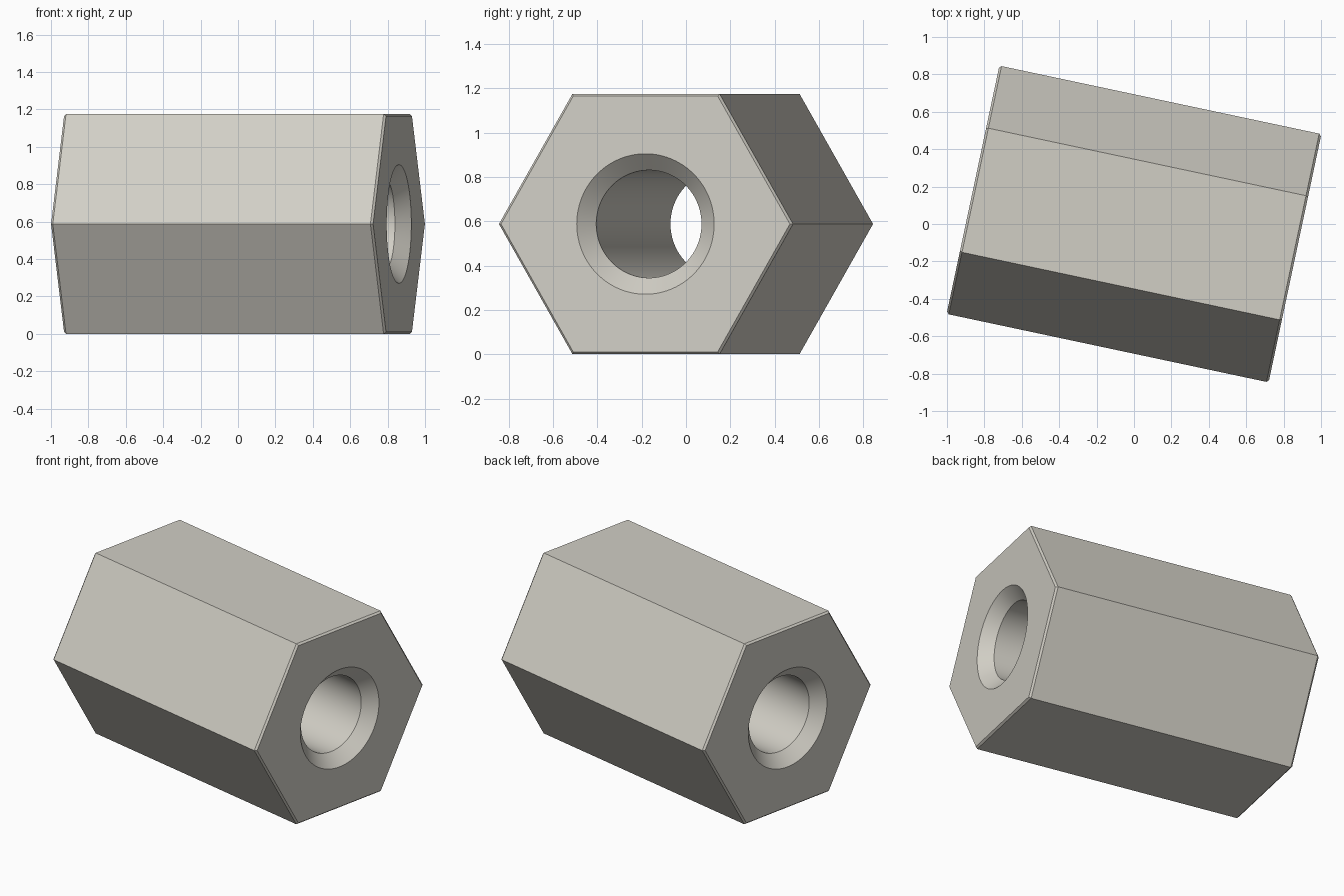
import bpy
import bmesh
from math import sin, cos, pi, sqrt, radians

# Remove the default cube
cube = bpy.data.objects.get("Cube")
if cube:
    bpy.data.objects.remove(cube, do_unlink=True)

FLATS = 1.175                 # distance across flats
CORNER = FLATS / sqrt(3)      # corner radius
HALF = 0.88                   # half length
CHAMFER = 0.012
BORE, MOUTH = 0.243, 0.317    # bore and countersink radii
ARC = 16                      # bore segments per hex side
SEGS = ARC * 6

# Plain metal
metal = bpy.data.materials.new("warm_grey_metal")
metal.use_nodes = True
colour = (0.64, 0.62, 0.56, 1)
metal.diffuse_color = colour
metal.node_tree.nodes["Principled BSDF"].inputs["Base Color"].default_value = colour

bm = bmesh.new()


def ring(x, radius, count):
    """Ring of vertices around the x axis, first one on +y."""
    angles = [2 * pi * i / count for i in range(count)]
    return [bm.verts.new((x, radius * cos(a), radius * sin(a))) for a in angles]


def bridge(rings):
    for a, b in zip(rings, rings[1:]):
        for i in range(len(a)):
            j = (i + 1) % len(a)
            bm.faces.new((a[i], a[j], b[j], b[i]))


# Hexagonal outside with chamfered end edges
inset = CORNER - CHAMFER
outer = [ring(x, r, 6) for x, r in (
    (-HALF, inset), (CHAMFER - HALF, CORNER), (HALF - CHAMFER, CORNER), (HALF, inset))]
bridge(outer)

# Through bore, countersunk at both ends
depth = MOUTH - BORE
inner = [ring(x, r, SEGS) for x, r in (
    (-HALF, MOUTH), (depth - HALF, BORE), (HALF - depth, BORE), (HALF, MOUTH))]
bridge(inner)

# End faces, one sector for each hex side
for hexagon, circle in ((outer[0], inner[0]), (outer[-1], inner[-1])):
    for s in range(6):
        arc = [circle[(s * ARC + k) % SEGS] for k in range(ARC, -1, -1)]
        bm.faces.new([hexagon[s], hexagon[(s + 1) % 6]] + arc)

bmesh.ops.recalc_face_normals(bm, faces=bm.faces)
mesh = bpy.data.meshes.new("hex_standoff")
bm.to_mesh(mesh)
bm.free()
mesh.materials.append(metal)

# Place on the ground, turned slightly about z
standoff = bpy.data.objects.new("hex_standoff", mesh)
standoff.location.z = FLATS / 2
standoff.rotation_euler.z = radians(-12)
bpy.context.collection.objects.link(standoff)
bpy.ops.object.select_all(action="DESELECT")
standoff.select_set(True)
bpy.context.view_layer.objects.active = standoff
bpy.ops.object.shade_smooth_by_angle(angle=radians(30))
